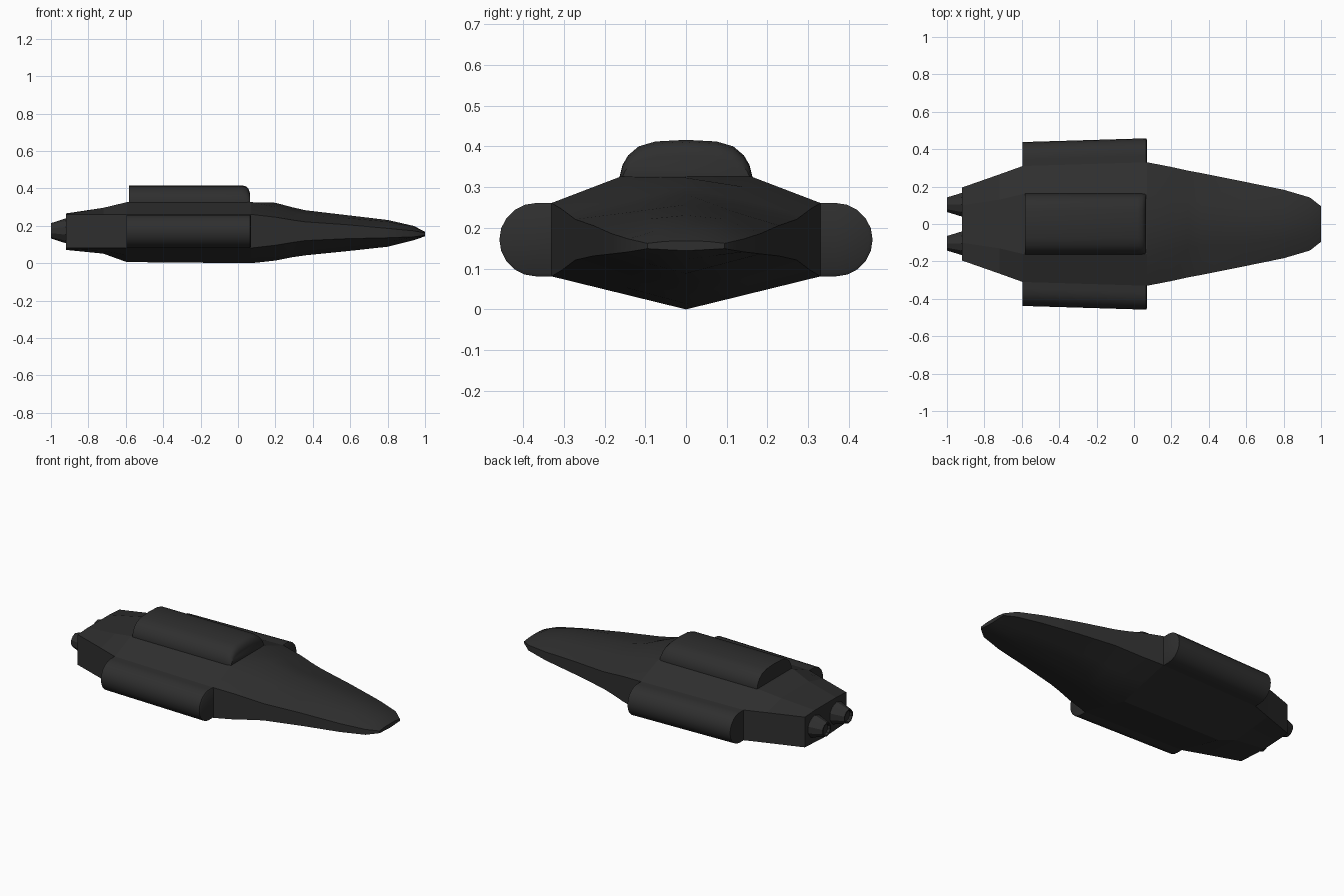
import bpy, bmesh, math

if "Cube" in bpy.data.objects:
    bpy.data.objects.remove(bpy.data.objects["Cube"])

dark = bpy.data.materials.new("dark charcoal")
dark.diffuse_color = (0.028, 0.028, 0.028, 1)
dark.use_nodes = True
dark.node_tree.nodes["Principled BSDF"].inputs["Base Color"].default_value = dark.diffuse_color


def loft(name, rings, smooth=None):
    """Skin closed rings of equal point count and cap both ends."""
    bm = bmesh.new()
    vs = [[bm.verts.new(p) for p in r] for r in rings]
    n = len(rings[0])
    for a, b in zip(vs, vs[1:]):
        for i in range(n):
            j = (i + 1) % n
            bm.faces.new((a[i], a[j], b[j], b[i]))
    bm.faces.new(vs[0])
    bm.faces.new(vs[-1])
    bmesh.ops.recalc_face_normals(bm, faces=bm.faces[:])
    me = bpy.data.meshes.new(name)
    bm.to_mesh(me)
    bm.free()
    ob = bpy.data.objects.new(name, me)
    bpy.context.collection.objects.link(ob)
    me.materials.append(dark)
    if smooth:
        bpy.ops.object.select_all(action='DESELECT')
        ob.select_set(True)
        bpy.context.view_layer.objects.active = ob
        bpy.ops.object.shade_smooth_by_angle(angle=math.radians(smooth))
    return ob


def section(x, top, shoulder, side, side_top, side_bot, bottom):
    """Symmetric hull ring: shoulder = (y, z); side is the half width."""
    half = [(shoulder[0], shoulder[1]), (side, side_top), (side, side_bot),
            (side * 0.5, (side_bot + bottom) / 2)]
    return ([(x, 0, top)] + [(x, y, z) for y, z in half] + [(x, 0, bottom)]
            + [(x, -y, z) for y, z in reversed(half)])


# Faceted main hull
mid_front = section(0.07, 0.33, (0.16, 0.33), 0.33, 0.265, 0.085, 0.004)
loft("main_hull", [
    section(-0.92, 0.27, (0.10, 0.27), 0.195, 0.265, 0.085, 0.075),
    section(-0.72, 0.30, (0.13, 0.30), 0.265, 0.265, 0.085, 0.055),
    section(-0.595, 0.33, (0.16, 0.33), 0.31, 0.265, 0.085, 0.01),
    mid_front])

# Smooth tapering nose
loft("nose", [
    mid_front,
    section(0.20, 0.327, (0.14, 0.305), 0.305, 0.25, 0.10, 0.018),
    section(0.29, 0.303, (0.125, 0.275), 0.285, 0.235, 0.115, 0.036),
    section(0.36, 0.287, (0.12, 0.262), 0.272, 0.225, 0.125, 0.046),
    section(0.58, 0.261, (0.11, 0.246), 0.228, 0.21, 0.135, 0.068),
    section(0.80, 0.235, (0.09, 0.226), 0.183, 0.19, 0.14, 0.092),
    section(0.94, 0.203, (0.07, 0.198), 0.142, 0.177, 0.145, 0.127),
    section(1.00, 0.172, (0.05, 0.171), 0.095, 0.166, 0.153, 0.148)], 40)

# Side pods with half-round outer faces
for s, side in ((1, "left"), (-1, "right")):
    rings = []
    for x, dy, r in ((-0.597, -0.02, 0.09), (0.065, 0, 0.09), (0.07, 0, 0.082)):
        arc = [(x, s * (0.368 + dy + r * math.cos(a)), 0.175 + r * math.sin(a))
               for a in [math.radians(-90 + 18 * k) for k in range(11)]]
        rings.append([(x, s * 0.27, 0.175 - r)] + arc + [(x, s * 0.27, 0.175 + r)])
    loft(side + "_pod", rings, 35)

# Dorsal pod with rounded front edge
half = [(0.163, 0.0), (0.156, 0.028), (0.142, 0.052), (0.116, 0.074), (0.075, 0.086)]
prof = half + [(0, 0.09)] + [(-y, z) for y, z in reversed(half)]
rings = []
for x, k in ((-0.583, 1), (0.02, 1), (0.043, 0.94), (0.057, 0.78), (0.064, 0.55)):
    rings.append([(x, 0.16, 0.31)] + [(x, y * (0.9 + 0.1 * k), 0.33 + z * k) for y, z in prof]
                 + [(x, -0.16, 0.31)])
loft("dorsal_pod", rings, 35)

# Twin exhaust nozzles with recessed mouths
for s, side in ((1, "left"), (-1, "right")):
    loft(side + "_nozzle",
         [[(x, s * 0.103 + r * math.cos(math.tau * (k + 0.5) / 10),
            0.177 + r * math.sin(math.tau * (k + 0.5) / 10)) for k in range(10)]
          for x, r in ((-0.90, 0.066), (-0.925, 0.065), (-1.0, 0.041),
                       (-1.0, 0.034), (-0.985, 0.032))])

# Stand the ship on the ground
for ob in bpy.data.objects:
    ob.location.z -= 0.004
